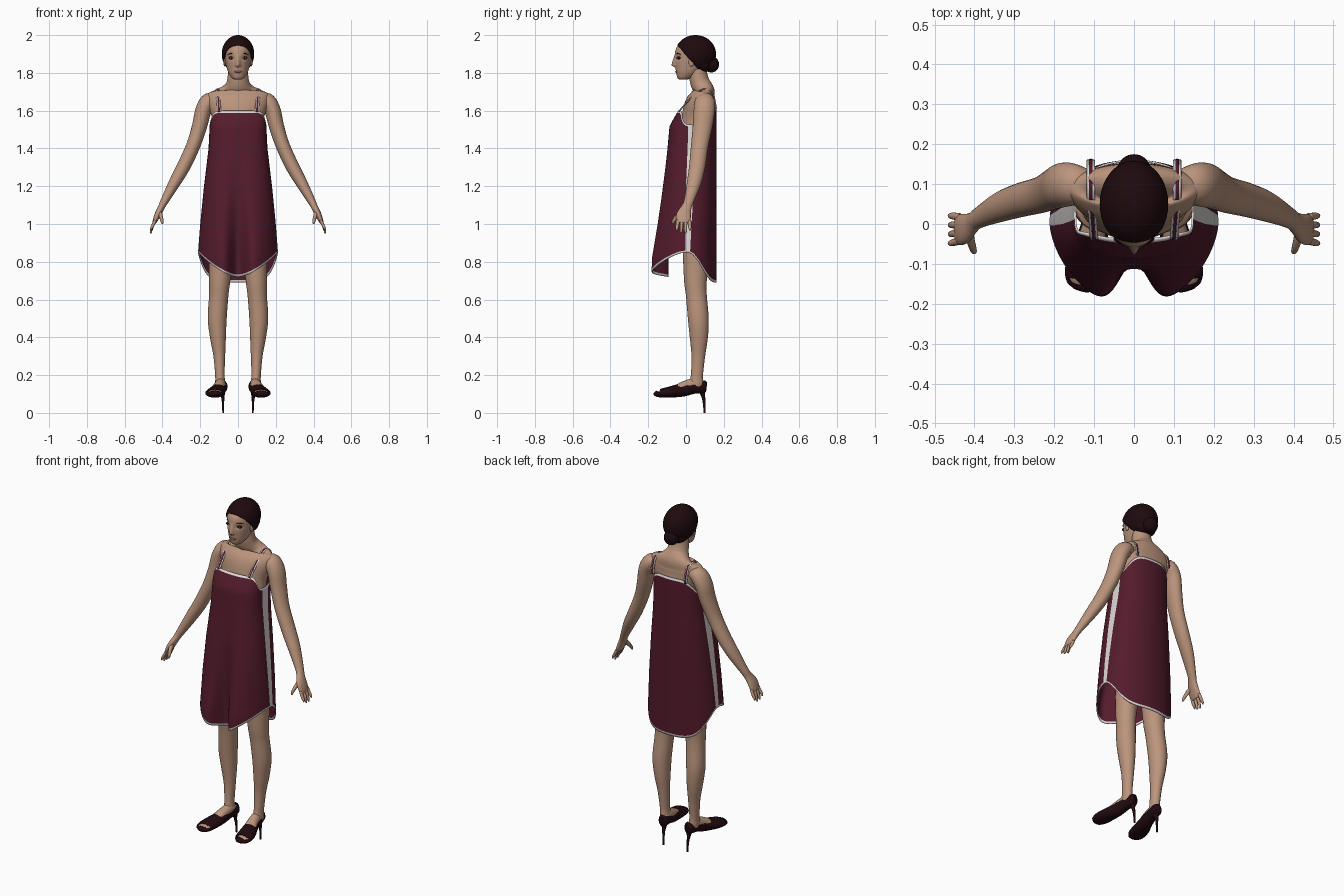
import bpy, bmesh, math
from mathutils import Vector

cube = bpy.data.objects.get("Cube")
if cube:
    bpy.data.objects.remove(cube, do_unlink=True)


def material(name, rgb):
    m = bpy.data.materials.new(name)
    m.use_nodes = True
    m.diffuse_color = (*rgb, 1)
    bsdf = next(n for n in m.node_tree.nodes if n.type == 'BSDF_PRINCIPLED')
    bsdf.inputs["Base Color"].default_value = (*rgb, 1)
    bsdf.inputs["Roughness"].default_value = 0.7
    return m


SKIN = material("skin", (0.50, 0.30, 0.205))
WINE = material("wine_cloth", (0.088, 0.011, 0.025))
TRIM = material("pale_trim", (0.72, 0.69, 0.67))
HAIR = material("dark_hair", (0.013, 0.003, 0.004))
SHOE = material("dark_leather", (0.015, 0.003, 0.005))
LIPS = material("lips", (0.33, 0.14, 0.11))
DARK = material("eye_dark", (0.02, 0.009, 0.008))
WHITE = material("eye_white", (0.55, 0.50, 0.47))


def build(name, rings, mats, caps=True, rule=None, drop=None, thickness=0):
    """Skin a stack of closed rings; rule(row, column) picks the material."""
    bm = bmesh.new()
    rows = [[bm.verts.new(p) for p in ring] for ring in rings]
    n = len(rows[0])
    for i in range(len(rows) - 1):
        for j in range(n):
            k = (j + 1) % n
            f = bm.faces.new((rows[i][j], rows[i][k], rows[i + 1][k], rows[i + 1][j]))
            f.material_index = rule(i, j) if rule else 0
    if caps:
        bm.faces.new(rows[0])
        bm.faces.new(rows[-1])
    bmesh.ops.recalc_face_normals(bm, faces=bm.faces)
    if drop:
        gone = [f for f in bm.faces if drop(f.calc_center_median())]
        bmesh.ops.delete(bm, geom=gone, context='FACES')
    return finish(name, bm, mats, thickness)


def finish(name, bm, mats, thickness=0):
    mesh = bpy.data.meshes.new(name)
    bm.to_mesh(mesh)
    bm.free()
    for m in mats:
        mesh.materials.append(m)
    mesh.shade_smooth()
    ob = bpy.data.objects.new(name, mesh)
    bpy.context.collection.objects.link(ob)
    if thickness:
        mod = ob.modifiers.new("thickness", 'SOLIDIFY')
        mod.thickness = thickness
    return ob


def spline(pts, steps):
    """Smooth interpolation through tuples of any length."""
    out = []
    for i in range(len(pts) - 1):
        a, b, c, d = (pts[max(0, min(len(pts) - 1, i + k))] for k in (-1, 0, 1, 2))
        for s in range(steps):
            t = s / steps
            out.append([0.5 * (2 * q + (r - p) * t + (2 * p - 5 * q + 4 * r - w) * t * t
                               + (3 * q - p - 3 * r + w) * t ** 3)
                        for p, q, r, w in zip(a, b, c, d)])
    return out + [list(pts[-1])]


def tube(name, pts, mat, ref=(0, 1, 0), side=1, segs=24, steps=5, **kw):
    """Elliptical tube through (x, y, z, radius, radius along ref)."""
    path = spline(pts, steps)
    rings = []
    for i, p in enumerate(path):
        t = Vector(path[min(i + 1, len(path) - 1)][:3]) - Vector(path[max(i - 1, 0)][:3])
        t.normalize()
        v = Vector(ref)
        v = (v - t * v.dot(t)).normalized()
        u = v.cross(t)
        ring = []
        for j in range(segs):
            a = math.tau * j / segs
            q = Vector(p[:3]) + u * p[3] * math.cos(a) + v * p[4] * math.sin(a)
            ring.append((q.x * side, q.y, q.z))
        rings.append(ring)
    return build(name, rings, [mat], **kw)


def ball(name, centre, size, mat, cut=None, thickness=0):
    """Ellipsoid, optionally cut by a plane given as (point, normal)."""
    bm = bmesh.new()
    bmesh.ops.create_uvsphere(bm, u_segments=40, v_segments=28, radius=1)
    for v in bm.verts:
        v.co = Vector(c + s * k for c, s, k in zip(centre, size, v.co))
    if cut:
        bmesh.ops.bisect_plane(bm, geom=bm.verts[:] + bm.edges[:] + bm.faces[:],
                               plane_co=cut[0], plane_no=cut[1], clear_inner=True)
    return finish(name, bm, [mat], thickness)


def lookup(table, z):
    """Linear lookup in rows that start with a descending height."""
    for a, b in zip(table, table[1:]):
        if z >= b[0]:
            t = min(1, (a[0] - z) / (a[0] - b[0]))
            return [p + (q - p) * t for p, q in zip(a, b)][1:]
    return table[-1][1:]


# Torso and neck
tube("torso", [(0, .05, .9, .13, .09), (0, .05, 1.3, .12, .085), (0, .05, 1.45, .135, .088),
               (0, .06, 1.55, .135, .085), (0, .075, 1.63, .16, .082), (0, .09, 1.675, .168, .066),
               (0, .098, 1.7, .142, .054), (0, .092, 1.717, .092, .052), (0, .077, 1.742, .064, .052),
               (0, .066, 1.78, .055, .049), (0, .06, 1.84, .05, .045)], SKIN, segs=48)

# Head: rings of front, back and half width, with nose and eye sockets pushed in
head = []
for z, front, back, w in spline([(1.764, -.03, .0, .014), (1.772, -.044, .03, .032),
                                 (1.80, -.052, .075, .05), (1.84, -.057, .12, .063),
                                 (1.88, -.059, .14, .070), (1.92, -.056, .145, .072),
                                 (1.95, -.038, .138, .066), (1.98, .0, .1, .043),
                                 (1.99, .04, .06, .01)], 9):
    ring = []
    for j in range(96):
        a = math.tau * j / 96
        x, y = w * math.sin(a), (front + back) / 2 - (back - front) / 2 * math.cos(a)
        if math.cos(a) > 0:
            ridge = (1.9 - z) / .06 if z > 1.84 else 1 - (1.84 - z) / .012
            y -= .02 * math.exp(-(x / .012) ** 2) * max(0, min(1, ridge))
            y += .007 * math.exp(-((abs(x) - .034) / .016) ** 2 - ((z - 1.878) / .011) ** 2)
        ring.append((x, y, z))
    head.append(ring)
build("head", head, [SKIN])
ball("lips", (0, -.047, 1.806), (.021, .010, .007), LIPS)

# Hair cap cut along a slanting hairline, and bun
ball("hair_cap", (0, .05, 1.9), (.086, .109, .1), HAIR,
     cut=((0, -.045, 1.945), (0, 1.15, 1)), thickness=.012)
ball("hair_bun", (0, .134, 1.845), (.042, .041, .043), HAIR)
ball("hair_nape", (0, .09, 1.845), (.064, .045, .045), HAIR)

arm = [(.11, .1, 1.65, .03, .035), (.15, .1, 1.65, .045, .052), (.182, .097, 1.605, .043, .056),
       (.203, .088, 1.52, .04, .052), (.235, .073, 1.42, .037, .046), (.285, .06, 1.31, .036, .043),
       (.335, .043, 1.22, .031, .038), (.39, .015, 1.12, .021, .026), (.405, .003, 1.09, .018, .027),
       (.425, -.012, 1.05, .017, .038), (.44, -.014, 1.015, .012, .038), (.444, -.014, 1.005, .008, .032)]
leg = [(.08, .06, .98, .07, .08), (.088, .055, .85, .066, .072), (.097, .05, .7, .056, .06),
       (.102, .055, .62, .051, .055), (.11, .065, .5, .05, .055), (.106, .068, .4, .042, .048),
       (.099, .065, .3, .031, .036), (.096, .058, .2, .025, .032), (.093, .055, .15, .027, .038),
       (.09, .05, .12, .02, .03)]
foot = [(.083, .095, .14, .018, .018), (.09, .05, .15, .026, .034), (.1, -.01, .142, .03, .026),
        (.117, -.08, .112, .039, .02), (.13, -.135, .105, .034, .013), (.135, -.152, .101, .025, .008)]
shoe = [(.08, .107, .14, .012, .022), (.082, .096, .14, .026, .034), (.09, .04, .137, .032, .036),
        (.101, -.02, .122, .037, .036), (.117, -.08, .111, .047, .03), (.126, -.125, .105, .048, .024),
        (.132, -.155, .1, .036, .016), (.135, -.166, .097, .018, .008)]
heel = [(.082, .08, .128, .02, .022), (.081, .091, .09, .01, .011), (.079, .096, .05, .006, .007),
        (.078, .098, 0, .005, .005)]
strap = [(.1, -.038, 1.595), (.104, .016, 1.657), (.108, .065, 1.703), (.108, .105, 1.713),
         (.108, .143, 1.688), (.108, .16, 1.61)]


def shoe_opening(c):
    topline = .144 + max(0, c.y - .03) * .4
    return (-.045 < c.y < .1 and c.z > topline) or (-.155 < c.y < -.135 and c.z > .112)


for side, label in ((1, "left"), (-1, "right")):
    # Limbs
    tube(label + "_arm", arm, SKIN, side=side)
    tube(label + "_leg", leg, SKIN, side=side, segs=28)
    tube(label + "_foot", foot, SKIN, ref=(0, 0, 1), side=side)
    for i, tip in enumerate((.965, .952, .95, .965)):
        y = -.042 + .02 * i
        tube(f"{label}_finger_{i + 1}", [(.438, y, 1.02, .008, .01), (.452, y * 1.1, .99, .008, .009),
             (.461, y * 1.15, tip + .01, .006, .007), (.463, y * 1.15, tip, .003, .003)],
             SKIN, side=side, segs=10, steps=3)
    tube(label + "_thumb", [(.415, -.02, 1.065, .012, .014), (.408, -.047, 1.04, .01, .012),
         (.402, -.066, 1.015, .008, .009), (.4, -.072, 1.0, .004, .004)],
         SKIN, side=side, segs=10, steps=3)

    # Peep-toe shoes on stiletto heels
    tube(label + "_shoe", shoe, SHOE, ref=(0, 0, 1), side=side, segs=40, steps=8,
         drop=shoe_opening, thickness=.004)
    tube(label + "_stiletto", heel, SHOE, side=side, segs=14)

    # Shoulder straps: pale ribbon with a wine centre
    for part, thick, wide, mat in (("edge", .0025, .0105, TRIM), ("centre", .004, .0055, WINE)):
        tube(f"{label}_strap_{part}", [(*p, thick, wide) for p in strap], mat,
             ref=(1, 0, 0), side=side, segs=12)

    # Face details
    ball(label + "_ear", (.07 * side, .028, 1.856), (.007, .014, .022), SKIN)
    ball(label + "_lashes", (.034 * side, -.037, 1.879), (.017, .011, .008), DARK)
    ball(label + "_eye", (.034 * side, -.039, 1.878), (.012, .0105, .005), WHITE)
    ball(label + "_iris", (.034 * side, -.043, 1.878), (.005, .008, .005), DARK)
    tube(label + "_brow", [(.018, -.052, 1.897, .002, .0015), (.036, -.045, 1.903, .003, .002),
         (.054, -.028, 1.897, .0015, .0015)], HAIR, ref=(0, 0, 1), side=side, segs=8)

# Dress: height, half width, side line, front line, front squareness, fold depth
CUT = [(1.62, .148, .045, -.03, .45, 0), (1.52, .15, .04, -.087, .5, 0),
       (1.4, .156, .03, -.103, .6, .005), (1.2, .18, .015, -.133, .75, .02),
       (1.0, .2, .005, -.169, 1, .06), (.82, .214, 0, -.208, 1.3, .11),
       (.68, .216, 0, -.212, 1.3, .115)]
COLS = 128
heights = [0, .014] + [.014 + .972 * k / 36 for k in range(1, 37)] + [1]
rings = []
for t in heights:
    ring = []
    for j in range(COLS):
        a = math.tau * j / COLS
        s, c = math.sin(a), math.cos(a)
        if c > 0:
            top, hem = 1.6 - .075 * abs(s) ** 12, .72 + .13 * abs(s) ** 1.6
        else:
            top, hem = 1.62 - .095 * abs(s) ** 5, .69 + .16 * abs(s) ** 5
        z = hem + (top - hem) * t
        width, mid, front, square, fold = lookup(CUT, z)
        x = width * s
        if c > 0:
            y = mid - (mid - front) * c ** square + fold * math.exp(-(x / .05) ** 2)
        else:
            y = mid + (.161 - mid) * abs(c) ** (.5 + .3 * square)
        ring.append((x, y, z))
    rings.append(ring)
# Pale edging on the hem, neckline and side seams
seams = [k for q in (COLS // 4, COLS * 3 // 4) for k in (q - 1, q)]
seams += [COLS // 4 + 1, COLS * 3 // 4 - 2]
build("dress", rings, [WINE, TRIM], caps=False, thickness=.005,
      rule=lambda i, j: int(i in (0, len(heights) - 2) or j in seams))
